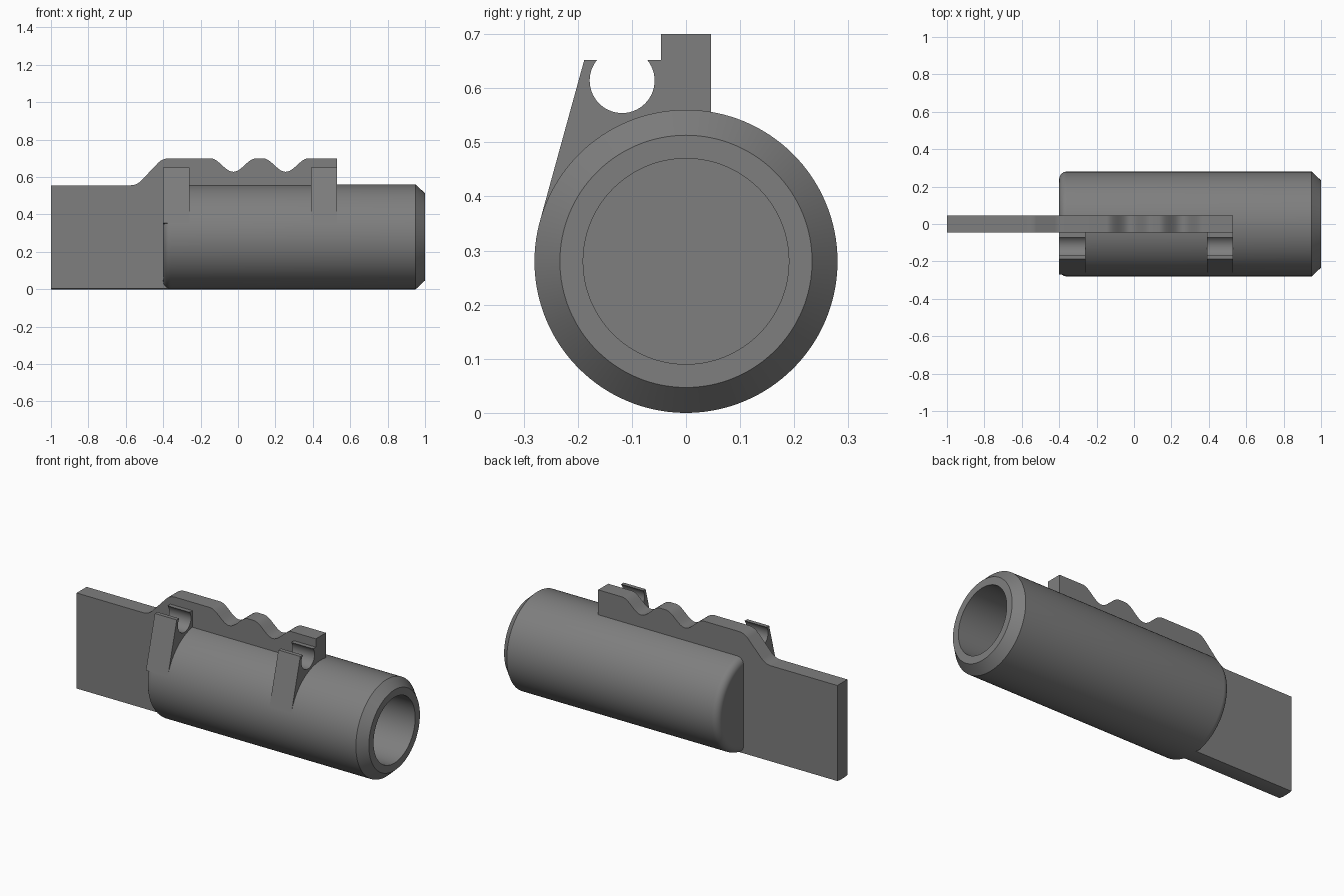
import bpy, bmesh, math

if "Cube" in bpy.data.objects:
    bpy.data.objects.remove(bpy.data.objects["Cube"])

grey = bpy.data.materials.new("mid grey")
grey.diffuse_color = (0.21, 0.21, 0.21, 1)
grey.use_nodes = True
grey.node_tree.nodes["Principled BSDF"].inputs["Base Color"].default_value = grey.diffuse_color

R, CZ, HALF = 0.28, 0.28, 0.046   # tube radius, axis height, half plate thickness


def finish(bm, name, angle=30):
    bmesh.ops.recalc_face_normals(bm, faces=bm.faces)
    me = bpy.data.meshes.new(name)
    bm.to_mesh(me)
    bm.free()
    me.materials.append(grey)
    ob = bpy.data.objects.new(name, me)
    bpy.context.collection.objects.link(ob)
    bpy.ops.object.select_all(action='DESELECT')
    ob.select_set(True)
    bpy.context.view_layer.objects.active = ob
    bpy.ops.object.shade_smooth_by_angle(angle=math.radians(angle))
    return ob


def extrude(name, points, vec):
    bm = bmesh.new()
    face = bm.faces.new([bm.verts.new(p) for p in points])
    out = bmesh.ops.extrude_face_region(bm, geom=[face])
    moved = [v for v in out["geom"] if isinstance(v, bmesh.types.BMVert)]
    bmesh.ops.translate(bm, verts=moved, vec=vec)
    return finish(bm, name)


def arc(cx, cy, r, a0, a1, n):
    return [(cx + r * math.cos(math.radians(a0 + (a1 - a0) * i / n)),
             cy + r * math.sin(math.radians(a0 + (a1 - a0) * i / n))) for i in range(n + 1)]


# Tube: lathed (x, radius) outline with rounded closed end, chamfered mouth, blind bore
outline = [(-0.4, 0)] + arc(-0.36, R - 0.04, 0.04, 180, 90, 8)
outline += [(0.95, R), (1.0, 0.233), (1.0, 0.19), (-0.3, 0.19), (-0.3, 0)]
bm = bmesh.new()
verts = [bm.verts.new((x, 0, CZ + r)) for x, r in outline]
edges = [bm.edges.new(p) for p in zip(verts, verts[1:])]
bmesh.ops.spin(bm, geom=verts + edges, cent=(0, 0, CZ), axis=(1, 0, 0),
               angle=math.tau, steps=128, use_duplicate=False)
bmesh.ops.remove_doubles(bm, verts=bm.verts, dist=1e-5)
finish(bm, "tube")

# Tail plate: flat sides, underside following the tube's curve
a = math.degrees(math.asin(HALF / R))
section = arc(0, CZ, R, 270 - a, 270 + a, 10) + [(HALF, 0.556), (-HALF, 0.556)]
extrude("tail_plate", [(-1, y, z) for y, z in section], (0.64, 0, 0))

# Top rail: ramp up from the tail, then two smooth dips
rail = [(-0.64, 0.5), (-0.64, 0.556)]
rail += arc(-0.575, 0.636, 0.08, 270, 315, 6)
rail += arc(-0.37, 0.62, 0.08, 135, 90, 6)
for centre in (-0.025, 0.255):
    for i in range(25):
        t = i / 24
        rail.append((centre + 0.122 * (2 * t - 1),
                     0.664 + 0.036 * math.cos(math.tau * t)))
rail += [(0.53, 0.7), (0.53, 0.5)]
extrude("top_rail", [(x, -HALF, z) for x, z in rail], (0, 2 * HALF, 0))

# Clips: tangent outer wall with an open round seat
clip = [(-0.27, 0.354), (-0.188, 0.652)]
clip += arc(-0.118, 0.614, 0.06, 140.7, 399.3, 40)
clip += [(-0.03, 0.652)] + arc(0, CZ, 0.255, 90, 164.6, 20)
for name, x in (("rear_clip", -0.4), ("front_clip", 0.39)):
    extrude(name, [(x, y, z) for y, z in clip], (0.14, 0, 0))
